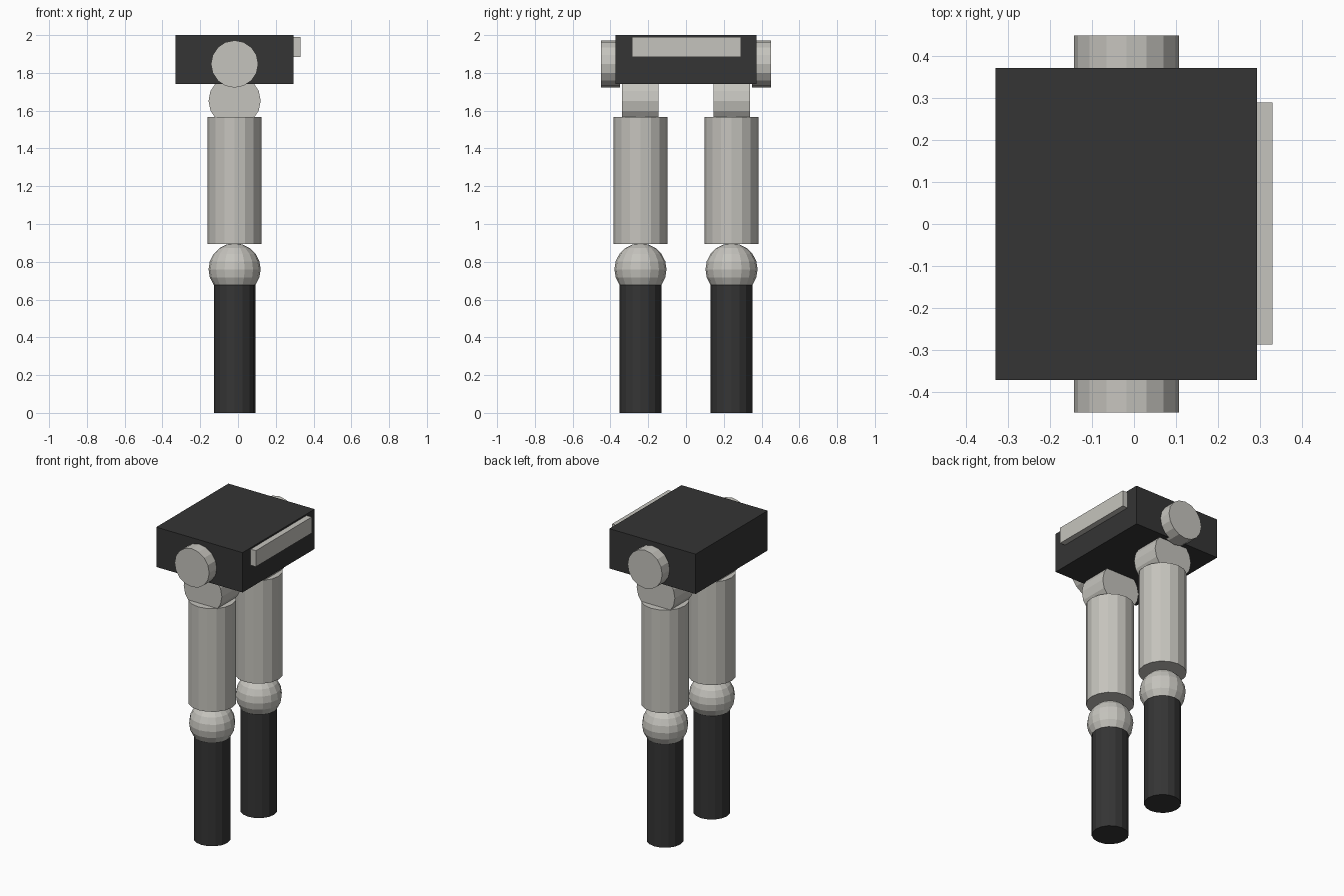
import bpy
import math

if "Cube" in bpy.data.objects:
    bpy.data.objects.remove(bpy.data.objects["Cube"])


def material(name, rgb):
    m = bpy.data.materials.new(name)
    m.diffuse_color = (*rgb, 1)
    m.use_nodes = True
    m.node_tree.nodes["Principled BSDF"].inputs["Base Color"].default_value = m.diffuse_color
    return m


DARK = material("charcoal", (0.035, 0.035, 0.035))
LIGHT = material("warm_grey", (0.56, 0.55, 0.51))
CX = -0.018  # shared x of legs and joints


def finish(name, mat):
    ob = bpy.context.object
    ob.name = name
    ob.data.materials.append(mat)
    return ob


def box(name, lo, hi, mat):
    bpy.ops.mesh.primitive_cube_add(size=1, location=[(a + b) / 2 for a, b in zip(lo, hi)])
    ob = finish(name, mat)
    ob.scale = [b - a for a, b in zip(lo, hi)]
    bpy.ops.object.transform_apply(location=False, rotation=False, scale=True)


def cylinder(name, center, radius, depth, mat, along_y=False):
    rot = (math.pi / 2, 0, 0) if along_y else (0, 0, 0)
    bpy.ops.mesh.primitive_cylinder_add(vertices=16, radius=radius, depth=depth,
                                        location=center, rotation=rot)
    finish(name, mat)


# Body block and side plate
box("body", (-0.33, -0.372, 1.74), (0.293, 0.372, 2.0), DARK)
box("visor_plate", (0.28, -0.287, 1.885), (0.33, 0.29, 1.99), LIGHT)

for side, s in (("front", -1), ("back", 1)):
    y = s * 0.241
    # Round cap on the end of the body
    cylinder(side + "_cap", (CX, s * 0.40, 1.847), 0.125, 0.10, LIGHT, True)
    # Hip disc, thigh, knee ball and lower leg
    cylinder(side + "_hip", (CX, y, 1.652), 0.138, 0.193, LIGHT, True)
    cylinder(side + "_thigh", (CX, y, 1.23), 0.143, 0.674, LIGHT)
    bpy.ops.mesh.primitive_uv_sphere_add(segments=16, ring_count=10, radius=0.138,
                                         location=(CX, y, 0.76))
    finish(side + "_knee", LIGHT)
    cylinder(side + "_lower_leg", (CX, y, 0.34), 0.11, 0.68, DARK)
